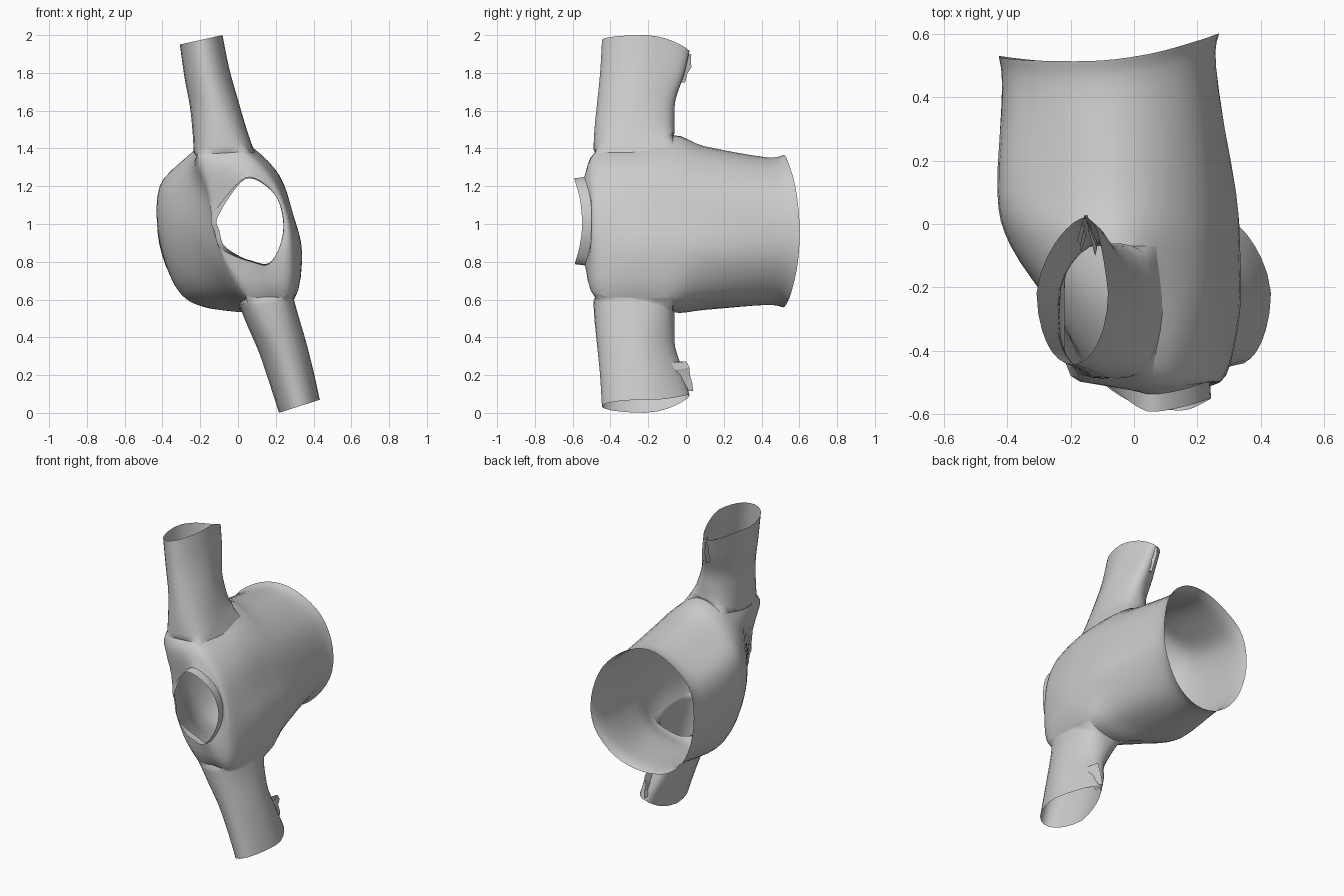
import bpy, math, random
from mathutils import Vector

if "Cube" in bpy.data.objects:
    bpy.data.objects.remove(bpy.data.objects["Cube"])

random.seed(4)
SUB = 4  # loft steps between control points


def catmull(a, b, c, d, t):
    return 0.5 * (2 * b + (c - a) * t + (2 * a - 5 * b + 4 * c - d) * t * t
                  + (3 * b - a - 3 * c + d) * t ** 3)


def smooth_loop(pts):
    n = len(pts)
    return [catmull(pts[i - 1], pts[i], pts[(i + 1) % n], pts[(i + 2) % n], k / SUB)
            for i in range(n) for k in range(SUB)]


def smooth_rows(rows):
    out, n = [], len(rows)
    for i in range(n - 1):
        q = [rows[max(i - 1, 0)], rows[i], rows[i + 1], rows[min(i + 2, n - 1)]]
        for k in range(SUB):
            out.append([catmull(*p, k / SUB) for p in zip(*q)])
    return out + [rows[-1]]


def make(name, verts, faces, angle=40):
    me = bpy.data.meshes.new(name)
    me.from_pydata([tuple(v) for v in verts], [], faces)
    me.validate()
    ob = bpy.data.objects.new(name, me)
    bpy.context.collection.objects.link(ob)
    bpy.ops.object.select_all(action='DESELECT')
    ob.select_set(True)
    bpy.context.view_layer.objects.active = ob
    bpy.ops.object.mode_set(mode='EDIT')
    bpy.ops.mesh.select_all(action='SELECT')
    bpy.ops.mesh.delete_loose()
    bpy.ops.mesh.select_all(action='SELECT')
    bpy.ops.mesh.normals_make_consistent(inside=False)
    bpy.ops.object.mode_set(mode='OBJECT')
    bpy.ops.object.shade_smooth_by_angle(angle=math.radians(angle))
    return ob


def loft(name, rows, skip=lambda r, c: False, angle=50):
    n = len(rows[0])
    faces = [(r * n + c, r * n + (c + 1) % n, (r + 1) * n + (c + 1) % n, (r + 1) * n + c)
             for r in range(len(rows) - 1) for c in range(n) if not skip(r, c)]
    return make(name, [v for row in rows for v in row], faces, angle)


# Body sections in x,z: sleeve top (3), right side (3), sleeve bottom (3), left side (3)
waist = [(-.27, 1.30), (-.10, 1.365), (.06, 1.33), (.20, 1.2), (.265, 1.0), (.25, .80),
         (.13, .63), (-.05, .56), (-.23, .595), (-.36, .73), (-.425, .95), (-.40, 1.17)]
middle = [(-.28, 1.325), (-.10, 1.41), (.07, 1.37), (.22, 1.22), (.29, 1.02), (.32, .82),
          (.22, .62), (.01, .55), (-.19, .563), (-.325, .66), (-.42, .93), (-.415, 1.2)]
armpit = [(-.22, 1.40), (-.06, 1.47), (.07, 1.41), (.22, 1.25), (.29, 1.05), (.335, .85),
          (.295, .61), (.13, .535), (.0, .555), (-.25, .65), (-.375, .92), (-.37, 1.2)]
chest = [(-.22, 1.36), (-.07, 1.39), (.09, 1.38), (.22, 1.25), (.29, 1.05), (.335, .85),
         (.295, .61), (.15, .60), (.02, .59), (-.14, .73), (-.24, .95), (-.24, 1.18)]
shoulder = [(-.20, 1.345), (-.07, 1.375), (.06, 1.365), (.19, 1.23), (.265, 1.05), (.29, .85),
            (.27, .635), (.15, .615), (.04, .625), (-.07, .78), (-.135, .95), (-.16, 1.15)]
neck = [(-.06, 1.15), (.04, 1.245), (.13, 1.22), (.21, 1.13), (.24, 1.0), (.22, .88),
        (.16, .785), (.07, .80), (-.03, .835), (-.10, .88), (-.125, .96), (-.14, 1.03)]


def section(pts, y):
    return smooth_loop([Vector((x, y(x, z) if callable(y) else y, z)) for x, z in pts])


def inset(pts, k):
    return [(-.08 + (x + .08) * k, .965 + (z - .965) * k) for x, z in pts]


def hem_y(x, z):
    return .565 + .08 * x - .04 * ((z - .965) / .4) ** 2 + .015 * max(0, x / .26)


def neck_y(x, z):
    return -.495 - .04 * ((z - 1.01) / .23) ** 2 + .02 * max(0, -x / .14)


def shoulder_y(x, z):
    return -.48 + .05 * min(1, max(0, -x / .15)) * max(0, 1 - abs(z - 1) / .3)


rows = smooth_rows([section(waist, hem_y),
                    section(inset(waist, .97), lambda x, z: hem_y(x, z) - .10),
                    section(middle, .10), section(armpit, -.07), section(chest, -.28),
                    section(shoulder, shoulder_y), section(neck, neck_y)])
R0, R1 = 3 * SUB, 5 * SUB          # rows spanned by the armholes
HOLES = (0, 6 * SUB)               # first column of each armhole
W = 2 * SUB
loft("garment_body", rows,
     lambda r, c: R0 <= r < R1 and any(h <= c < h + W for h in HOLES))

# Collar band standing out of the neck hole, low and folded inwards on the left
base = rows[-1]
mid = Vector((.06, 0, 1.01))
rim = []
for p in base:
    d = p - mid
    left = min(1, max(0, (.04 - p.x) / .16))
    k = 1.02 - .16 * left
    rim.append(Vector((mid.x + d.x * k, p.y - .055 + .035 * left, mid.z + d.z * (k - .05 * (1 - left)))))
loft("collar", [base, rim])


# Sleeves: first ring is the armhole edge, the rest go from squarish to teardrop
def sleeve(name, col, up, rings):
    hole = ([rows[R0][c] for c in range(col, col + W)]
            + [rows[r][col + W] for r in range(R0, R1)]
            + [rows[R1][c] for c in range(col + W, col, -1)]
            + [rows[r][col] for r in range(R1, R0, -1)])
    cx, cy = rings[0][1], -.275
    angs = [math.atan2((p.y - cy) / .2, (p.x - cx) / .15) for p in hole]
    ctrl = []
    for i, (z0, cx, hx, yf, yb, lift, tilt) in enumerate(rings):
        cy, hy = (yf + yb) / 2, (yb - yf) / 2
        power = (.7, .85, 1, 1, 1)[i]
        tip = (0, .3, .7, 1, 1)[i]
        ring = []
        for a in angs:
            s, c = (math.copysign(abs(f) ** power, f) for f in (math.sin(a), math.cos(a)))
            back = max(0, s) ** 2
            dx = hx * c * (1 - .25 * tip * max(0, s)) + up * .04 * tip * back
            ring.append(Vector((cx + dx, cy + hy * s, z0 + tilt * dx + up * lift * back)))
        ctrl.append(ring)
    loft(name, [hole] + smooth_rows(ctrl))


sleeve("upper_sleeve", HOLES[0], 1, [
    (1.395, -.08, .155, -.49, -.06, .09, .12), (1.50, -.10, .14, -.485, -.06, .03, .15),
    (1.65, -.13, .125, -.47, -.055, 0, .2), (1.80, -.165, .118, -.455, -.01, -.02, .22),
    (1.975, -.195, .113, -.445, .02, -.07, .22)])
sleeve("lower_sleeve", HOLES[1], -1, [
    (.59, .15, .145, -.49, -.06, .07, .1), (.50, .18, .138, -.485, -.06, .03, .15),
    (.35, .235, .125, -.47, -.055, 0, .22), (.20, .28, .117, -.455, -.01, -.02, .28),
    (.035, .325, .108, -.445, .02, -.07, .32)])


# Ragged cloth scraps at the back of each cuff
def scrap(name, x, z, up):
    strip, n = [], 5
    for i in range(n):
        zz = z - up * .15 * i / (n - 1)
        for dx, dy in ((-.025, -.05), (0, .035), (.025, -.06)):
            strip.append(Vector((x + dx + random.uniform(-.01, .01),
                                 dy - .04 * (i / (n - 1)) ** 2 + random.uniform(-.008, .008),
                                 zz + random.uniform(-.008, .008))))
    faces = [(3 * i + j, 3 * i + j + 1, 3 * i + j + 4, 3 * i + j + 3)
             for i in range(n - 1) for j in range(2)]
    make(name, strip, faces, 20)


scrap("upper_cuff_scrap", -.15, 1.90, 1)
scrap("lower_cuff_scrap", .285, .12, -1)
